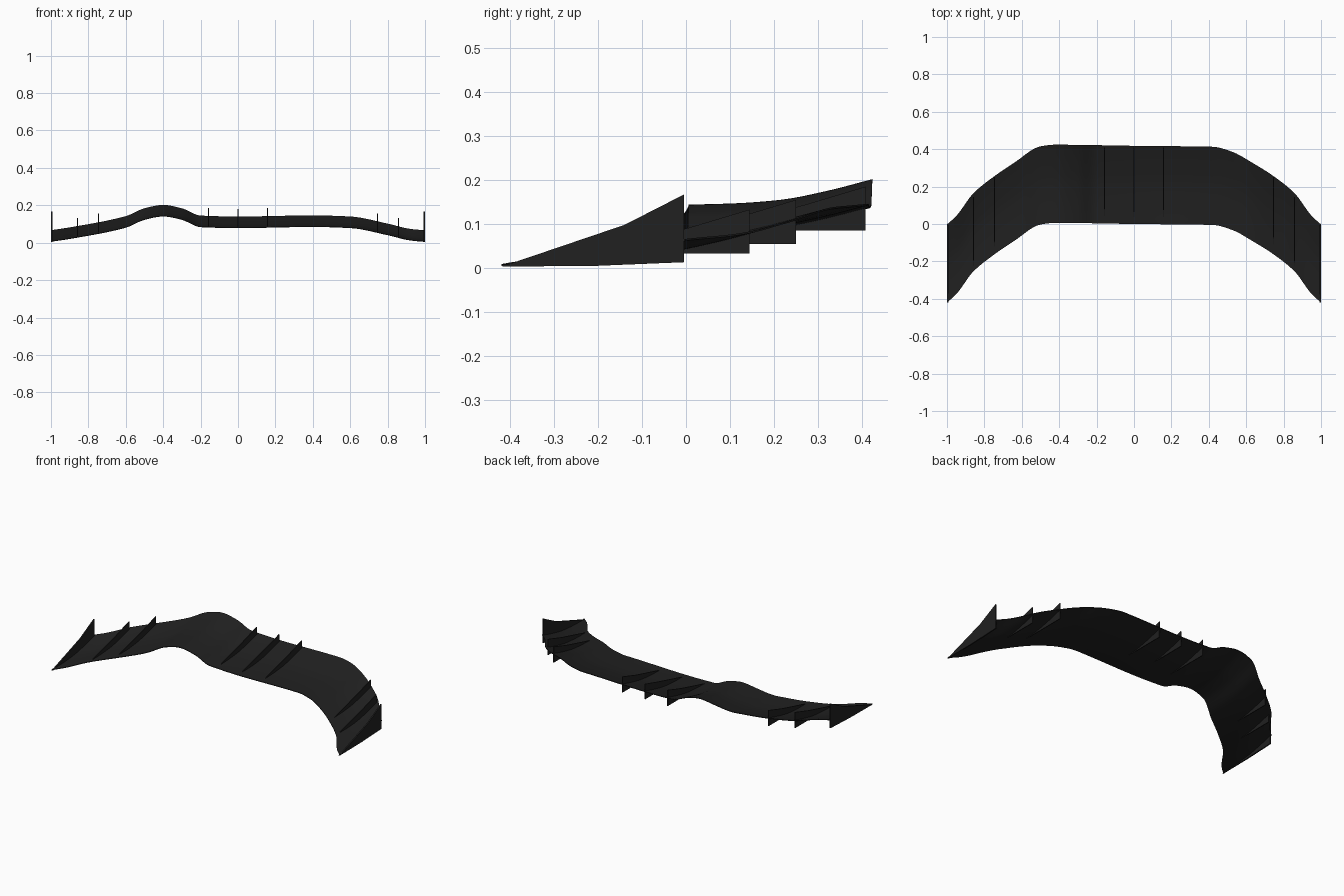
import bpy, bmesh, math

if "Cube" in bpy.data.objects:
    bpy.data.objects.remove(bpy.data.objects["Cube"])

def material(name, v):
    m = bpy.data.materials.new(name)
    m.diffuse_color = (v, v, v, 1)
    m.use_nodes = True
    m.node_tree.nodes["Principled BSDF"].inputs["Base Color"].default_value = m.diffuse_color
    return m

carbon = material("matte black", 0.015)

def interp(pts, x):
    # smooth (monotone cubic) interpolation through points
    n = len(pts)
    d = [(pts[i+1][1]-pts[i][1])/(pts[i+1][0]-pts[i][0]) for i in range(n-1)]
    m = [d[0]] + [0 if a*b <= 0 else 2*a*b/(a+b) for a, b in zip(d, d[1:])] + [d[-1]]
    for i in range(n-1):
        if x <= pts[i+1][0] or i == n-2:
            h = pts[i+1][0]-pts[i][0]
            t = (x-pts[i][0])/h
            return ((2*t**3-3*t*t+1)*pts[i][1] + (t**3-2*t*t+t)*h*m[i]
                    + (3*t*t-2*t**3)*pts[i+1][1] + (t**3-t*t)*h*m[i+1])

# plan of the front edge, its height, and the chord section
PLAN = [(0, 0), (.42, -.005), (.52, -.03), (.64, -.095), (.75, -.165), (.86, -.255), (.95, -.375), (1, -.42)]
PLAN_L = [(0, 0), (.42, .006), (.5, -.003), (.64, -.09), (.75, -.165), (.86, -.255), (.95, -.375), (1, -.42)]
HEIGHT = [(-1, .005), (-.9, .02), (-.6, .08), (-.5, .122), (-.4, .14), (-.3, .122), (-.2, .083),
          (0, .078), (.4, .084), (.6, .078), (.8, .04), (.92, .012), (1, .004)]
CHORD = [(0, 0), (.25, .003), (.5, .011), (.75, .031), (1, .058)]
DEPTH = .418

def front_y(x):
    return interp(PLAN if x > 0 else PLAN_L, abs(x))

def build(name, bm):
    bmesh.ops.recalc_face_normals(bm, faces=bm.faces)
    me = bpy.data.meshes.new(name)
    bm.to_mesh(me)
    bm.free()
    me.materials.append(carbon)
    ob = bpy.data.objects.new(name, me)
    bpy.context.collection.objects.link(ob)
    return ob

# curved wing panel
bm = bmesh.new()
NX, NY = 120, 16
T = .004
def panel_layer(dz):
    return [[bm.verts.new((x, front_y(x) + DEPTH*j/NY, interp(HEIGHT, x) + interp(CHORD, j/NY) + dz))
             for j in range(NY+1)] for x in (-1 + 2*i/NX for i in range(NX+1))]
top, low = panel_layer(T), panel_layer(0)
for g in (top, low):
    for i in range(NX):
        for j in range(NY):
            bm.faces.new((g[i][j], g[i+1][j], g[i+1][j+1], g[i][j+1]))
def rim(g):
    return ([r[0] for r in g] + g[-1][1:] + [r[-1] for r in g[-2::-1]] + g[0][-2:0:-1])
a, b = rim(top), rim(low)
for k in range(len(a)):
    n = (k+1) % len(a)
    bm.faces.new((a[k], a[n], b[n], b[k]))
panel = build("wing_panel", bm)
bpy.context.view_layer.objects.active = panel
panel.select_set(True)
bpy.ops.object.shade_smooth_by_angle(angle=math.radians(40))

# upright fins: side outline extruded to a thin plate
def fin(name, x, outline, thick):
    bm = bmesh.new()
    s = [[bm.verts.new((x+o, y, z)) for y, z in outline] for o in (-thick/2, thick/2)]
    bm.faces.new(s[0])
    bm.faces.new(s[1][::-1])
    n = len(outline)
    for k in range(n):
        bm.faces.new((s[0][k], s[0][(k+1) % n], s[1][(k+1) % n], s[1][k]))
    build(name, bm)

for name, xs, rear, zb, zt in (("centre_fin", (-.157, 0, .157), .408, .085, .185),
                               ("outer_fin", (-.745, .745), .25, .055, .155),
                               ("corner_fin", (-.857, .857), .145, .033, .133)):
    for x in xs:
        top_z = zt - .004 if x == 0 else zt
        fin(name, x, [(rear-.37, zb), (rear, zb), (rear, top_z), (rear-.14, zb+.058)], .005)

# end plates at both tips
for x in (-.996, .996):
    fin("end_plate", x, [(-.42, .003), (-.2, .005), (-.005, .013), (-.005, .167), (-.14, .098)], .008)
